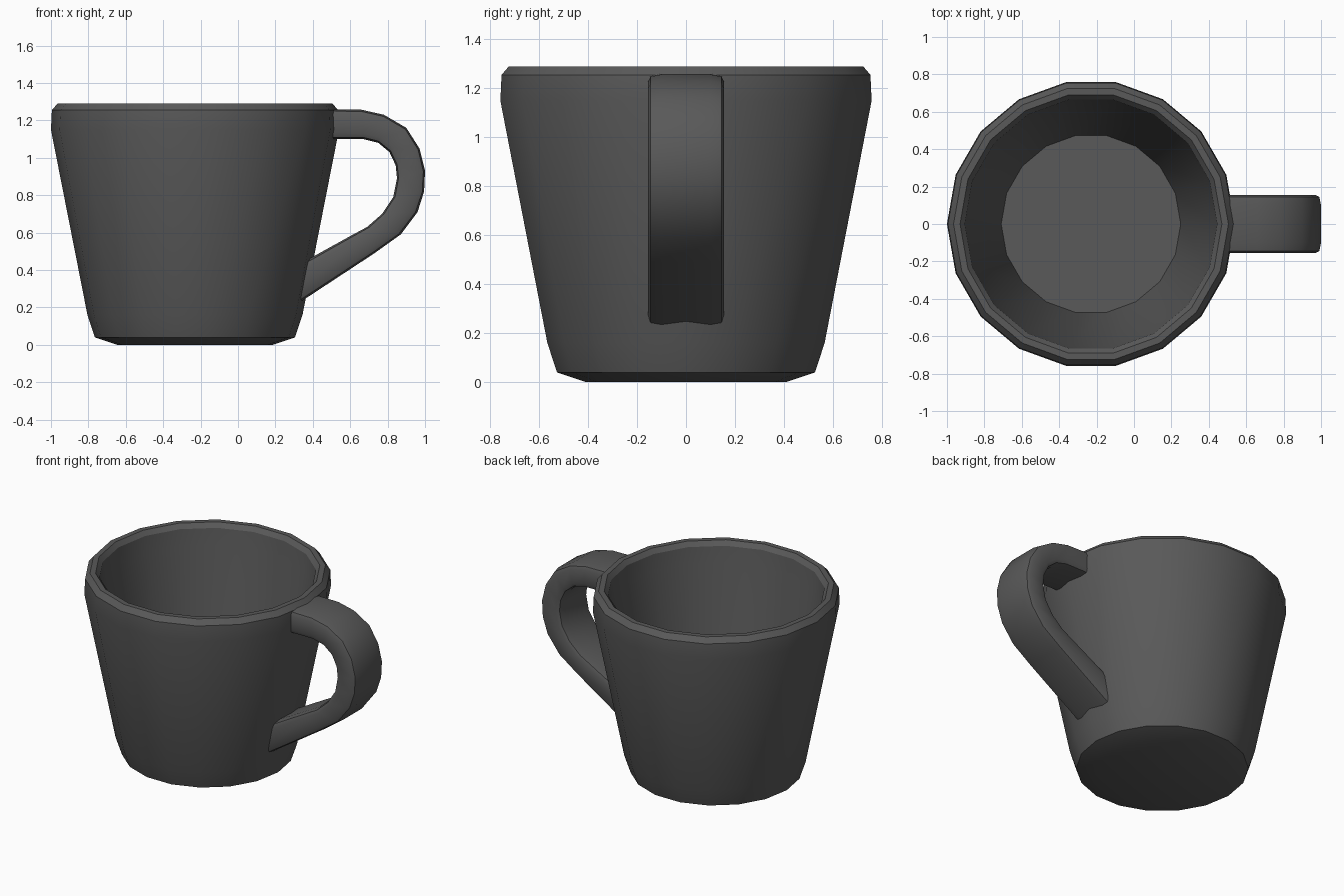
import bpy, bmesh, math

SIDES = 18
CUP_X = -0.23

if "Cube" in bpy.data.objects:
    bpy.data.objects.remove(bpy.data.objects["Cube"])

grey = bpy.data.materials.new("dark grey ceramic")
grey.use_nodes = True
colour = (0.1, 0.1, 0.1, 1)
grey.diffuse_color = colour
grey.node_tree.nodes["Principled BSDF"].inputs["Base Color"].default_value = colour


def loft(name, rings):
    """Skin a list of closed rings and cap both ends."""
    bm = bmesh.new()
    loops = [[bm.verts.new(p) for p in ring] for ring in rings]
    for a, b in zip(loops, loops[1:]):
        for k in range(len(a)):
            n = (k + 1) % len(a)
            bm.faces.new((a[k], a[n], b[n], b[k]))
    bm.faces.new(loops[0])
    bm.faces.new(loops[-1])
    bmesh.ops.recalc_face_normals(bm, faces=bm.faces)
    mesh = bpy.data.meshes.new(name)
    bm.to_mesh(mesh)
    bm.free()
    mesh.materials.append(grey)
    obj = bpy.data.objects.new(name, mesh)
    bpy.context.collection.objects.link(obj)
    bpy.ops.object.select_all(action='DESELECT')
    obj.select_set(True)
    bpy.context.view_layer.objects.active = obj
    bpy.ops.object.shade_smooth_by_angle(angle=math.radians(30))
    return obj


def circle(r, z):
    turn = 2 * math.pi / SIDES
    return [(CUP_X + r * math.cos(k * turn), r * math.sin(k * turn), z)
            for k in range(SIDES)]


# Cup body: radius and height, from the foot over the rim to the inner floor
cup_profile = [(0.415, 0), (0.535, 0.04), (0.575, 0.16), (0.77, 1.15),
               (0.765, 1.255), (0.735, 1.29), (0.7, 1.29), (0.675, 1.26),
               (0.66, 1.15), (0.48, 0.16)]
loft("cup_body", [circle(r, z) for r, z in cup_profile])

# Handle: outer and inner edge (x, z) at each station along the curve
handle_path = [((0.47, 1.26), (0.47, 1.10)), ((0.66, 1.257), (0.67, 1.10)),
               ((0.78, 1.23), (0.75, 1.08)), ((0.90, 1.16), (0.81, 1.03)),
               ((0.97, 1.05), (0.843, 0.96)), ((1.0, 0.93), (0.85, 0.89)),
               ((0.995, 0.82), (0.83, 0.79)), ((0.96, 0.71), (0.77, 0.70)),
               ((0.87, 0.59), (0.69, 0.63)), ((0.73, 0.49), (0.61, 0.587)),
               ((0.31, 0.214), (0.35, 0.443))]

# Rounded strap section: half width and share of the thickness
half = [(0.1, 1), (0.145, 0.94), (0.155, 0.8), (0.155, 0.2), (0.145, 0.06), (0.1, 0)]
section = half + [(-y, t) for y, t in reversed(half)]


def strap(outer, inner):
    return [(inner[0] + (outer[0] - inner[0]) * t, y,
             inner[1] + (outer[1] - inner[1]) * t) for y, t in section]


loft("handle", [strap(o, i) for o, i in handle_path])
